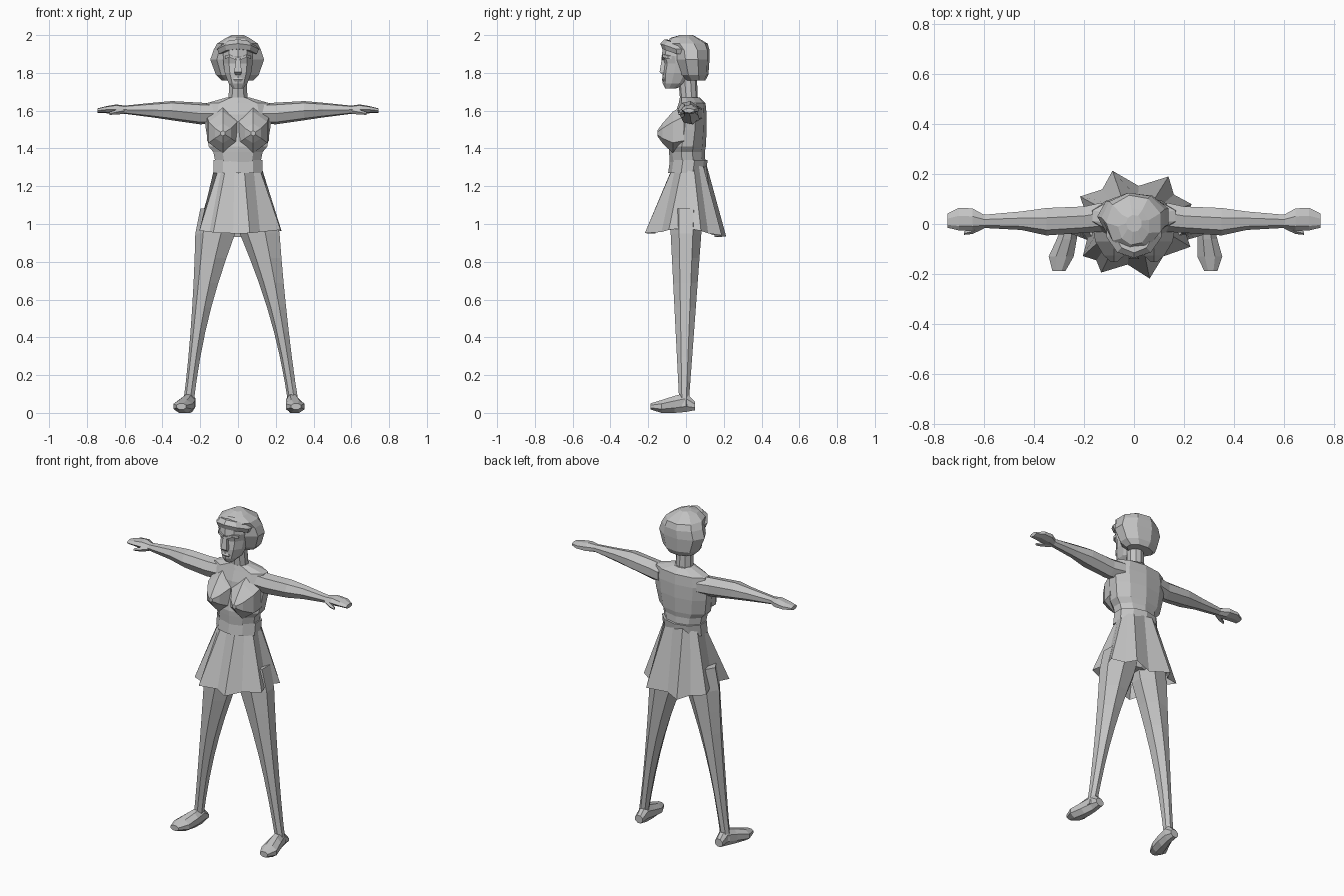
import bpy, bmesh
from math import cos, sin, pi, radians
from mathutils import Vector

cube = bpy.data.objects.get("Cube")
if cube:
    bpy.data.objects.remove(cube)

tone = (.55, .55, .55, 1)
grey = bpy.data.materials.new("plain_grey")
grey.use_nodes = True
grey.diffuse_color = tone
grey.node_tree.nodes["Principled BSDF"].inputs["Base Color"].default_value = tone


def loft(name, rings, closed=True):
    """Flat-shaded skin through rings of equal point count."""
    bm = bmesh.new()
    loops = [[bm.verts.new(point) for point in ring] for ring in rings]
    for lower, upper in zip(loops, loops[1:]):
        for i in range(len(lower)):
            bm.faces.new((lower[i - 1], lower[i], upper[i], upper[i - 1]))
    if closed:
        bm.faces.new(loops[0])
        bm.faces.new(loops[-1])
    bmesh.ops.recalc_face_normals(bm, faces=bm.faces)
    mesh = bpy.data.meshes.new(name)
    bm.to_mesh(mesh)
    bm.free()
    mesh.materials.append(grey)
    bpy.context.collection.objects.link(bpy.data.objects.new(name, mesh))


def ring(sides, x=0, y=0, z=0, width=0, depth=0, height=0):
    """Polygon around a centre; the two half-sizes that are given choose its plane."""
    across = Vector((width, 0, 0)) if width else Vector((0, depth, 0))
    along = Vector((0, 0, height)) if height else Vector((0, depth, 0))
    fit = 1 / cos(pi / sides)
    angles = [(i + .5) * 2 * pi / sides for i in range(sides)]
    return [Vector((x, y, z)) + fit * (across * cos(a) + along * sin(a)) for a in angles]


def level(z, width, front, back, sides=10):
    """Horizontal ring reaching from a front to a back depth."""
    return ring(sides, y=(front + back) / 2, z=z, width=width, depth=(back - front) / 2)


# Torso and hips
loft("torso", [
    level(z=1, width=.08, front=-.05, back=.06),
    level(z=1.1, width=.135, front=-.08, back=.09),
    level(z=1.3, width=.115, front=-.08, back=.1),
    level(z=1.38, width=.13, front=-.085, back=.095),
    level(z=1.41, width=.155, front=-.085, back=.1),
    level(z=1.5, width=.17, front=-.065, back=.105),
    level(z=1.58, width=.18, front=-.055, back=.105),
    level(z=1.64, width=.165, front=-.035, back=.1),
    level(z=1.67, width=.06, front=-.03, back=.07)])
loft("waistband", [
    level(z=1.27, width=.13, front=-.09, back=.1),
    level(z=1.34, width=.13, front=-.08, back=.11)])
loft("neck", [
    level(z=1.62, width=.07, front=-.04, back=.08),
    level(z=1.67, width=.05, front=-.03, back=.06),
    level(z=1.78, width=.045, front=-.04, back=.055)])

# Pleated skirt, open at the hem, with deeper folds between wider-spaced pleats
pleats = [19, 54, 112, 153, 212, 236, 286, 338]
waist, hem = [], []
for angle, following in zip(pleats, pleats[1:] + [pleats[0] + 360]):
    gap = following - angle
    for turn, fold in ((angle, 0), (angle + gap / 2, gap * .0012)):
        c, s = cos(radians(turn)), sin(radians(turn))
        radius = .22 + .025 * abs(c) - fold
        waist.append((.125 * c, .01 + .095 * s, 1.3 + .03 * s))
        hem.append((radius * c, radius * s, .98 - .04 * abs(s) - .01 * s))
loft("skirt", [waist, hem], closed=False)

# Head
loft("face", [
    level(z=1.717, width=.025, front=-.108, back=-.055),
    level(z=1.745, width=.05, front=-.12, back=.01),
    level(z=1.8, width=.07, front=-.12, back=.05),
    level(z=1.85, width=.077, front=-.112, back=.06),
    level(z=1.89, width=.08, front=-.124, back=.06),
    level(z=1.95, width=.07, front=-.115, back=.06)])
loft("nose", [
    ring(sides=4, y=-.11, z=1.79, width=.014, depth=.012),
    ring(sides=4, y=-.12, z=1.805, width=.02, depth=.02),
    ring(sides=4, y=-.112, z=1.88, width=.01, depth=.015)])
loft("lips", [
    ring(sides=6, y=-.112, z=1.752, width=.015, depth=.008),
    ring(sides=6, y=-.119, z=1.765, width=.026, depth=.008),
    ring(sides=6, y=-.112, z=1.778, width=.015, depth=.008)])

# Hair, with a fringe that rises towards the front
loft("hair", [
    level(z=1.76, width=.08, front=0, back=.1, sides=9),
    level(z=1.79, width=.11, front=-.035, back=.115, sides=9),
    level(z=1.87, width=.138, front=-.06, back=.12, sides=9),
    level(z=1.92, width=.122, front=-.07, back=.12, sides=9),
    level(z=1.955, width=.105, front=-.1, back=.11, sides=9),
    level(z=1.985, width=.06, front=-.08, back=.06, sides=9),
    level(z=2, width=.03, front=-.03, back=.035, sides=9)])
fringe = [
    level(z=1.9, width=.1, front=-.12, back=.09),
    level(z=1.925, width=.11, front=-.13, back=.1),
    level(z=1.955, width=.08, front=-.11, back=.09)]
for point in sum(fringe, []):
    point.z += max(0, -.35 * (point.y + .05))
loft("fringe", fringe)

# Paired parts, with the legs and shoes in a slightly uneven stance
for side, s, hip, ankle, splay in (("left", 1, .12, .287, .02), ("right", -1, .115, .255, .045)):
    loft(side + "_bust", [
        ring(sides=6, x=s * .08, y=-.01, z=1.505, width=.085, height=.11),
        ring(sides=6, x=s * .08, y=-.07, z=1.485, width=.075, height=.095),
        ring(sides=6, x=s * .08, y=-.125, z=1.48, width=.042, height=.045),
        ring(sides=6, x=s * .08, y=-.152, z=1.48, width=.012, height=.012)])
    loft(side + "_brow", [
        ring(sides=4, x=s * .012, y=-.12, z=1.876, depth=.009, height=.008),
        ring(sides=4, x=s * .045, y=-.115, z=1.89, depth=.009, height=.008),
        ring(sides=4, x=s * .07, y=-.085, z=1.882, depth=.009, height=.008)])
    loft(side + "_arm", [
        ring(sides=7, x=s * .13, y=.03, z=1.585, depth=.055, height=.05),
        ring(sides=7, x=s * .2, y=.02, z=1.585, depth=.05, height=.053),
        ring(sides=7, x=s * .35, y=.012, z=1.6, depth=.052, height=.047),
        ring(sides=7, x=s * .45, y=.015, z=1.603, depth=.035, height=.036),
        ring(sides=7, x=s * .6, y=.012, z=1.605, depth=.025, height=.02)])
    loft(side + "_hand", [
        ring(sides=7, x=s * .6, y=.012, z=1.605, depth=.025, height=.02),
        ring(sides=7, x=s * .645, y=.02, z=1.607, depth=.042, height=.024),
        ring(sides=7, x=s * .7, y=.022, z=1.605, depth=.043, height=.017),
        ring(sides=7, x=s * .745, y=.015, z=1.6, depth=.027, height=.011)])
    loft(side + "_thumb", [
        ring(sides=5, x=s * .6, y=0, z=1.6, depth=.015, height=.014),
        ring(sides=5, x=s * .645, y=-.025, z=1.592, depth=.012, height=.011),
        ring(sides=5, x=s * .68, y=-.036, z=1.585, depth=.006, height=.006)])

    # Leg tapers from hip to ankle and bows out slightly at the knee
    leg = []
    for step in range(-1, 8):
        t = step / 6.5
        leg.append(ring(sides=7, x=s * (hip + (ankle - hip) * t + .01 * sin(pi * t)),
                        y=-.01 * t, z=.95 - .85 * t,
                        width=min(.1, .026 + .075 * (1 - t) ** 2), depth=.075 - .049 * t))
    loft(side + "_leg", leg)
    loft(side + "_shoe", [
        ring(sides=8, x=s * ankle, y=.047, z=.037, width=.025, height=.023),
        ring(sides=8, x=s * ankle, y=0, z=.055, width=.03, height=.05),
        ring(sides=8, x=s * (ankle + splay * .3), y=-.06, z=.045, width=.04, height=.045),
        ring(sides=8, x=s * (ankle + splay * .8), y=-.13, z=.034, width=.05, height=.034),
        ring(sides=8, x=s * (ankle + splay), y=-.188, z=.034, width=.026, height=.016)])
